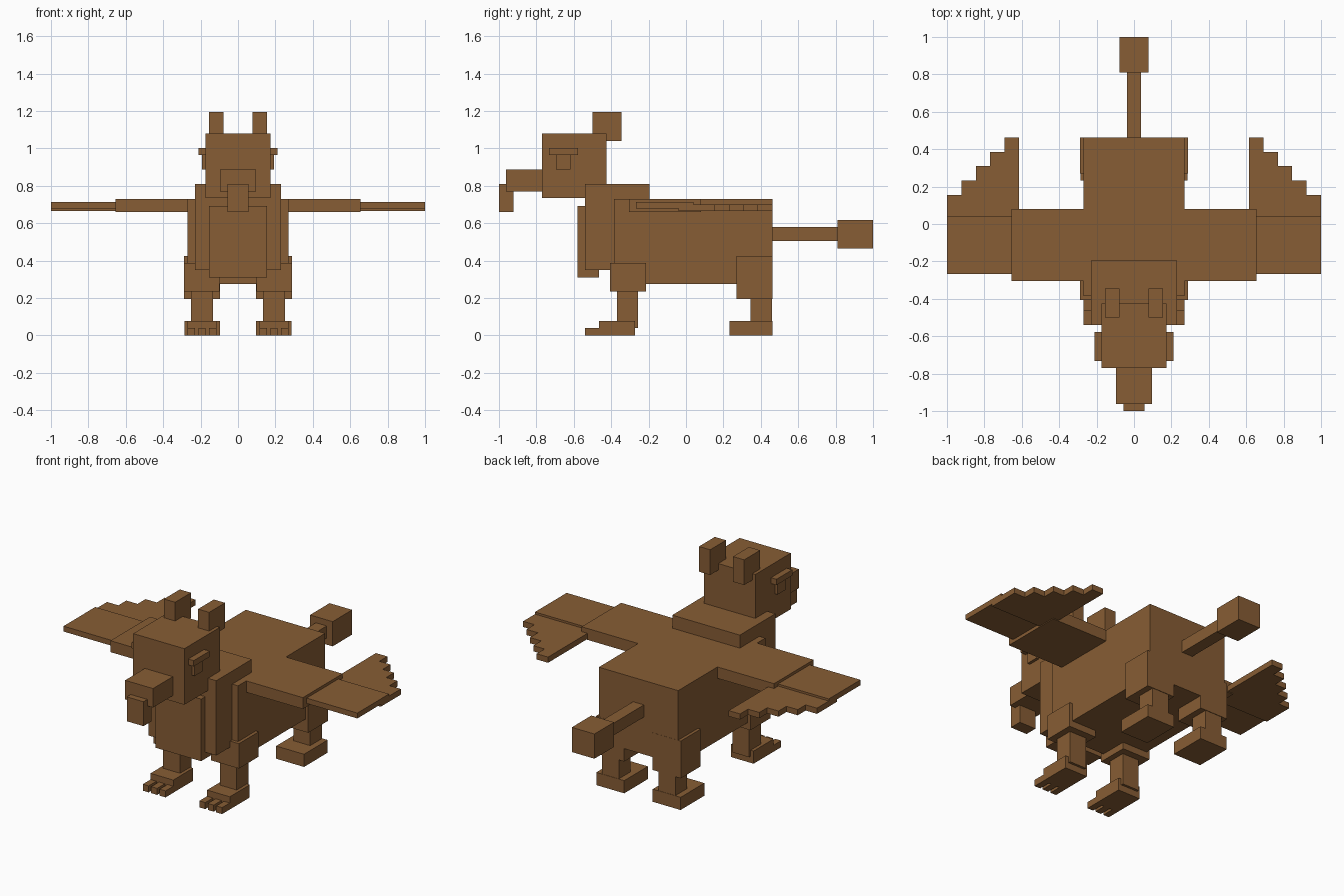
import bpy
import bmesh

brown = bpy.data.materials.new("warm brown")
brown.diffuse_color = (0.245, 0.11, 0.035, 1)


def box(name, x, y, z, mirror=False):
    """Box between (min, max) pairs, optionally mirrored across x = 0."""
    bm = bmesh.new()
    bmesh.ops.create_cube(bm, size=1)
    for v in bm.verts:
        v.co = [r[0] if c < 0 else r[1] for c, r in zip(v.co, (x, y, z))]
    mesh = bpy.data.meshes.new(name)
    bm.to_mesh(mesh)
    bm.free()
    mesh.materials.append(brown)
    obj = bpy.data.objects.new(name, mesh)
    bpy.context.collection.objects.link(obj)
    if mirror:
        obj.modifiers.new("mirror", 'MIRROR')
    return obj


def pair(name, x, y, z):
    return box(name, x, y, z, mirror=True)


# Body, shoulders and breast
box("body", (-0.27, 0.27), (-0.385, 0.462), (0.275, 0.73))
box("shoulders", (-0.23, 0.23), (-0.54, -0.195), (0.35, 0.81))
box("breast", (-0.155, 0.155), (-0.58, -0.465), (0.31, 0.692))

# Head, beak, ears and eyes
box("head", (-0.174, 0.174), (-0.77, -0.425), (0.735, 1.08))
box("beak", (-0.095, 0.095), (-0.962, -0.765), (0.77, 0.887))
box("beak_tip", (-0.057, 0.057), (-1.0, -0.923), (0.66, 0.81))
pair("ear", (0.078, 0.154), (-0.5, -0.346), (1.04, 1.195))
pair("brow", (0.165, 0.211), (-0.732, -0.578), (0.966, 1.002))
pair("eye", (0.165, 0.192), (-0.695, -0.617), (0.888, 0.968))

# Wings: thick arm, thin outer panel, stepped feathers
pair("wing_arm", (0.26, 0.655), (-0.305, 0.08), (0.66, 0.73))
pair("wing_panel", (0.645, 1.0), (-0.268, 0.04), (0.68, 0.713))
for i in range(5):
    x0 = 0.615 if i == 0 else 0.615 + 0.077 * i
    pair("wing_feather", (x0, 0.692 + 0.077 * i),
         (-0.04, 0.463 - 0.077 * i), (0.665, 0.7))

# Front legs with three toes each
pair("front_thigh", (0.1, 0.29), (-0.405, -0.213), (0.234, 0.387))
pair("front_shin", (0.135, 0.25), (-0.37, -0.257), (0.04, 0.24))
pair("front_foot", (0.115, 0.27), (-0.465, -0.272), (0.0, 0.078))
for i in range(3):
    x0 = 0.115 + 0.0575 * i
    pair("front_toe", (x0, x0 + 0.04), (-0.54, -0.46), (0.0, 0.04))

# Hind legs
pair("hind_thigh", (0.097, 0.289), (0.27, 0.463), (0.196, 0.425))
pair("hind_shin", (0.135, 0.25), (0.345, 0.46), (0.07, 0.2))
pair("hind_paw", (0.097, 0.287), (0.232, 0.462), (0.0, 0.078))

# Tail with a tuft
box("tail", (-0.037, 0.037), (0.455, 0.815), (0.505, 0.58))
box("tail_tuft", (-0.077, 0.077), (0.81, 1.0), (0.465, 0.617))
